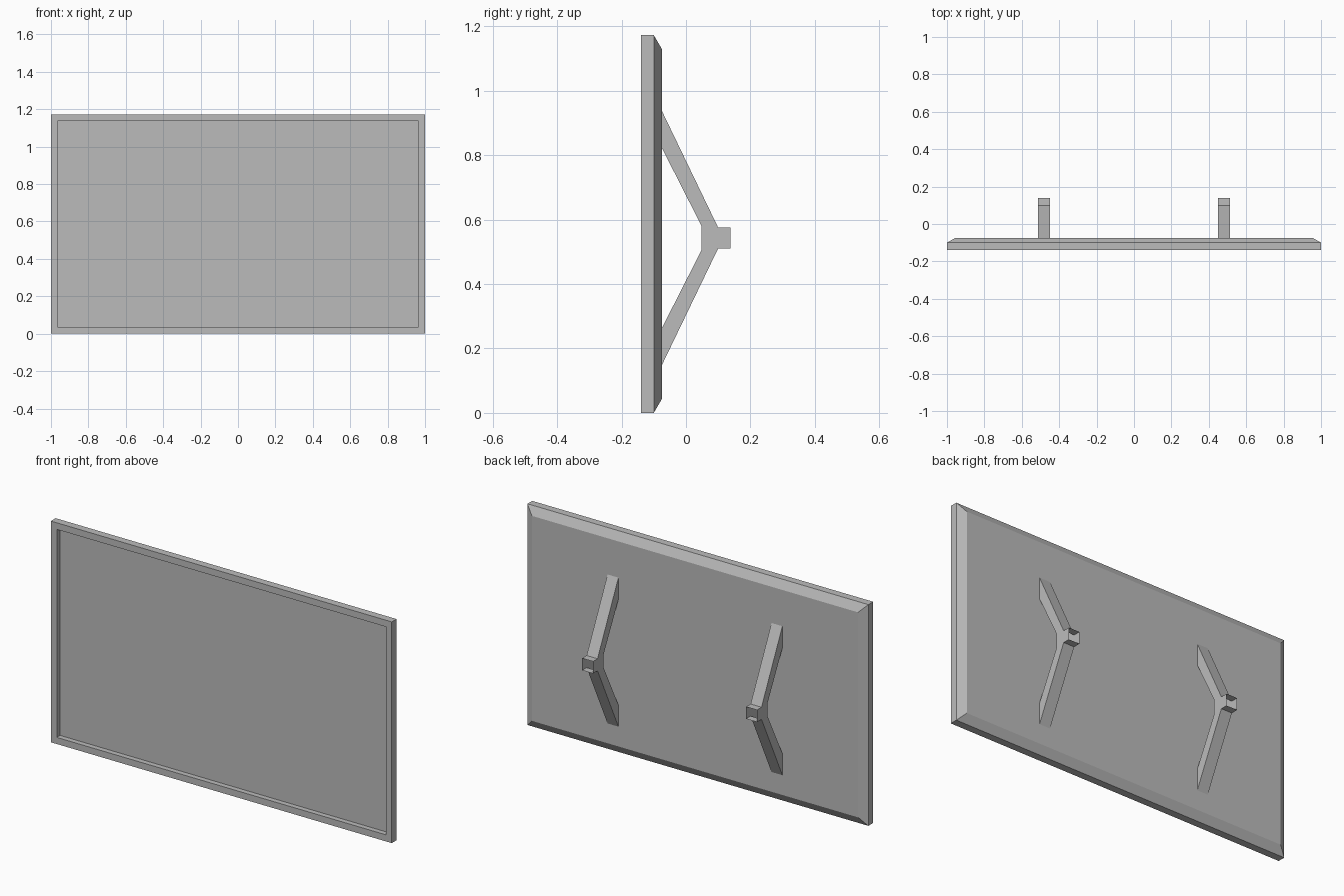
import bpy
import bmesh

if "Cube" in bpy.data.objects:
    bpy.data.objects.remove(bpy.data.objects["Cube"], do_unlink=True)

grey = bpy.data.materials.new("plain grey")
grey.use_nodes = True
grey.diffuse_color = (0.5, 0.5, 0.5, 1)
grey.node_tree.nodes["Principled BSDF"].inputs["Base Color"].default_value = (0.5, 0.5, 0.5, 1)

HEIGHT = 1.173


def finish(bm, name):
    mesh = bpy.data.meshes.new(name)
    bm.to_mesh(mesh)
    bm.free()
    mesh.materials.append(grey)
    obj = bpy.data.objects.new(name, mesh)
    bpy.context.collection.objects.link(obj)


# Screen panel: rectangular rings lofted from the recessed screen,
# over the front rim, to the chamfered back
bm = bmesh.new()
rings = []
for inset, y in [(0.035, -0.112), (0.035, -0.14), (0, -0.14), (0, -0.10), (0.043, -0.075)]:
    x, low, high = 1 - inset, inset, HEIGHT - inset
    corners = [(-x, low), (x, low), (x, high), (-x, high)]
    rings.append([bm.verts.new((cx, y, cz)) for cx, cz in corners])
for a, b in zip(rings, rings[1:]):
    for i in range(4):
        j = (i + 1) % 4
        bm.faces.new((a[i], a[j], b[j], b[i]))
bm.faces.new(rings[0])
bm.faces.new(rings[-1])
bmesh.ops.recalc_face_normals(bm, faces=bm.faces)
finish(bm, "screen_panel")

# Forked wall brackets: half profile (y, height above the bracket axis), mirrored in z
AXIS = 0.543
half = [(0.138, 0.032), (0.10, 0.032), (-0.075, 0.395), (-0.075, 0.28), (0.048, 0.038)]
profile = half + [(y, -h) for y, h in reversed(half)]


def bracket(name, centre):
    bm = bmesh.new()
    sides = [[bm.verts.new((centre + dx, y, AXIS + h)) for y, h in profile]
             for dx in (-0.032, 0.032)]
    n = len(profile)
    for side in sides:
        bm.faces.new(side)
    for i in range(n):
        j = (i + 1) % n
        bm.faces.new((sides[0][i], sides[0][j], sides[1][j], sides[1][i]))
    bmesh.ops.recalc_face_normals(bm, faces=bm.faces)
    # The socket at the rear is open
    socket = [f for f in bm.faces if all(v.co.y > 0.13 for v in f.verts)]
    bmesh.ops.delete(bm, geom=socket, context='FACES_ONLY')
    finish(bm, name)


bracket("left_bracket", 0.481)
bracket("right_bracket", -0.481)
